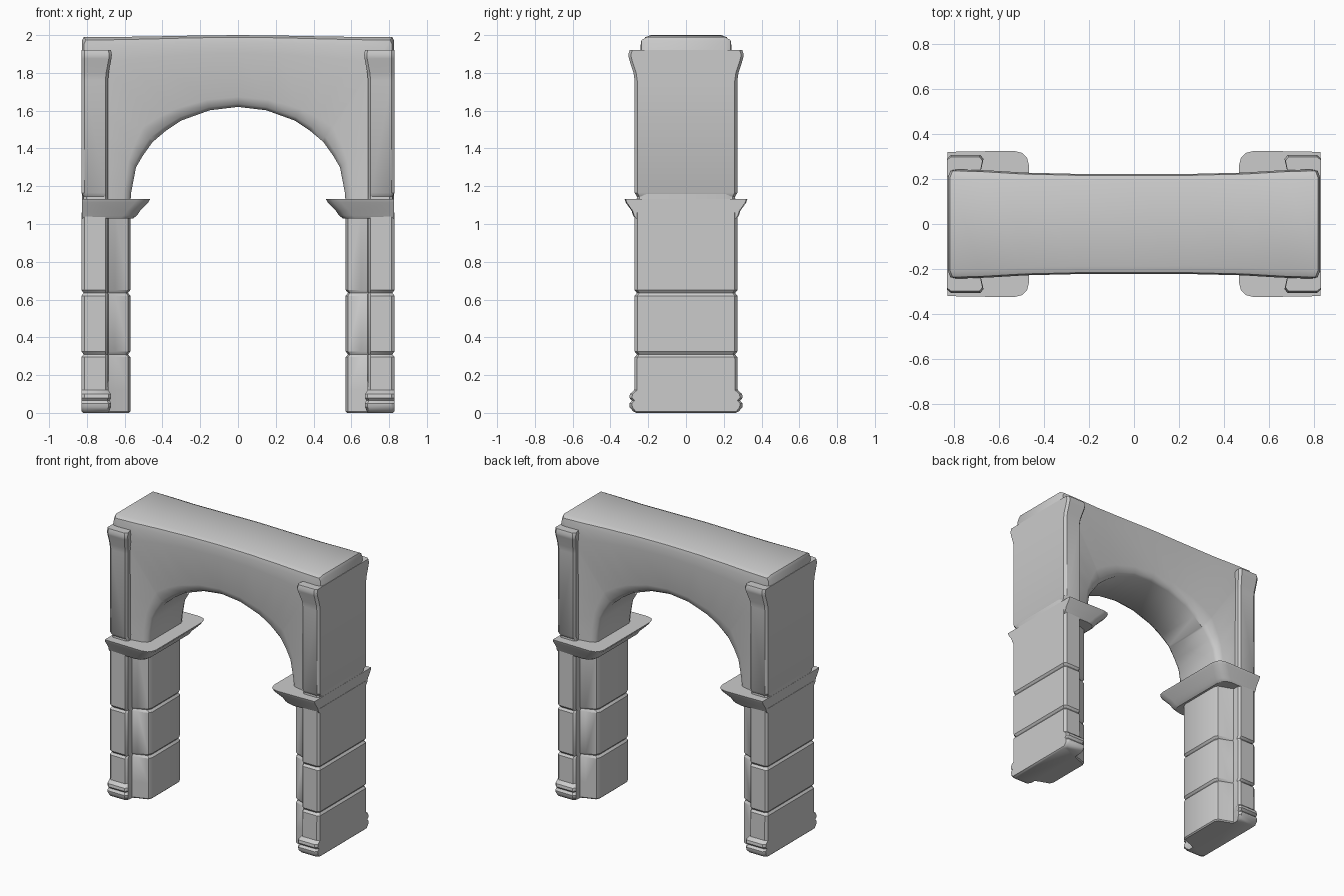
import bpy, bmesh

if "Cube" in bpy.data.objects:
    bpy.data.objects.remove(bpy.data.objects["Cube"])


def loft(name, loops, mirror=False, angle=0.6):
    """Skin closed loops of equal length, cap both ends, optionally mirror in x."""
    bm = bmesh.new()
    rings = [[bm.verts.new(p) for p in loop] for loop in loops]
    n = len(rings[0])
    for a, b in zip(rings, rings[1:]):
        for i in range(n):
            j = (i + 1) % n
            bm.faces.new((a[i], a[j], b[j], b[i]))
    bm.faces.new(rings[0])
    bm.faces.new(rings[-1])
    bmesh.ops.recalc_face_normals(bm, faces=bm.faces)
    mesh = bpy.data.meshes.new(name)
    bm.to_mesh(mesh)
    bm.free()
    obj = bpy.data.objects.new(name, mesh)
    bpy.context.collection.objects.link(obj)
    bpy.ops.object.select_all(action='DESELECT')
    obj.select_set(True)
    bpy.context.view_layer.objects.active = obj
    if mirror:
        obj.modifiers.new("mirror", 'MIRROR')
    bpy.ops.object.shade_smooth_by_angle(angle=angle)
    return obj


def both_sides(half):
    """Close a half outline by mirroring it in y."""
    return [(x, -y) for x, y in half] + [(x, y) for x, y in reversed(half)]


def pier_ring(z, flare, inset, inner):
    """Pier outline: recessed inner part plus a proud rounded pilaster strip."""
    d = flare
    strip = [(.688 - d * .6, .255 + d), (.702 - d * .6, .272 + d),
             (.812, .272 + d), (.829, .258 + d)]
    half = inner + strip
    k = 1 - inset / .27
    return [(.7 + (x - .7) * (1 - inset / .13), y * k, z) for x, y in both_sides(half)]


# Lower piers: moulded base and three stone courses with grooves
lower = [(0, 0, .008), (.008, .008, 0), (.03, .026, 0), (.05, .028, 0),
         (.065, .014, 0), (.08, .028, 0), (.1, .025, 0), (.12, .002, 0),
         (.295, 0, 0), (.31, 0, .012), (.325, 0, 0),
         (.62, 0, 0), (.635, 0, .012), (.65, 0, 0), (1.06, 0, 0)]
leg_inner = [(.57, .15), (.582, .176), (.65, .2), (.686, .215)]
loft("lower_piers", [pier_ring(z, d, g, leg_inner) for z, d, g in lower], True)

# Upper pilasters with flared caps
upper = [(1.12, 0, .01), (1.145, 0, .012), (1.165, 0, 0), (1.76, 0, 0),
         (1.8, .006, 0), (1.875, .03, 0), (1.895, .034, 0), (1.92, .026, 0)]
loft("upper_pilasters", [pier_ring(z, d, g, [(.688, .1), (.688, .2)])
                         for z, d, g in upper], True)

# Impost ledges, spreading upward to a sharp flat top
def impost_ring(z, x, y):
    half = [(x, y - .07), (x + .01, y - .03), (x + .03, y - .01),
            (x + .07, y), (.827, y - .005)]
    return [(px, py, z) for px, py in both_sides(half)]


loft("imposts", [impost_ring(*r) for r in
                 [(1.03, .555, .27), (1.045, .535, .28), (1.07, .518, .288),
                  (1.115, .475, .32), (1.132, .465, .325)]], True)

# Arch wall: stations of (inner x, inner z, outer x, outer z), right foot to crown
stations = [(.57, 1.11, .826, 1.11), (.565, 1.17, .826, 1.3),
            (.54, 1.3, .826, 1.55), (.505, 1.36, .826, 1.75),
            (.455, 1.43, .826, 1.97), (.445, 1.44, .816, 1.99),
            (.38, 1.495, .68, 1.99), (.3, 1.548, .5, 1.992),
            (.15, 1.602, .25, 1.997), (0, 1.62, 0, 2.0)]
stations += [(-a, b, -c, d) for a, b, c, d in reversed(stations[:-1])]


def wall_ring(xi, zi, xo, zo):
    wide = .222 + .02 * min(1, max(0, (abs(xo) - .4) / .35))
    half = [(0, .17), (.04, .196), (.14, .21), (.75, wide - .003),
            (.9, wide), (.97, wide - .006), (1, wide - .035)]
    return [(xi + (xo - xi) * t, y, zi + (zo - zi) * t)
            for t, y in both_sides(half)]


loft("arch_wall", [wall_ring(*s) for s in stations], angle=.75)
